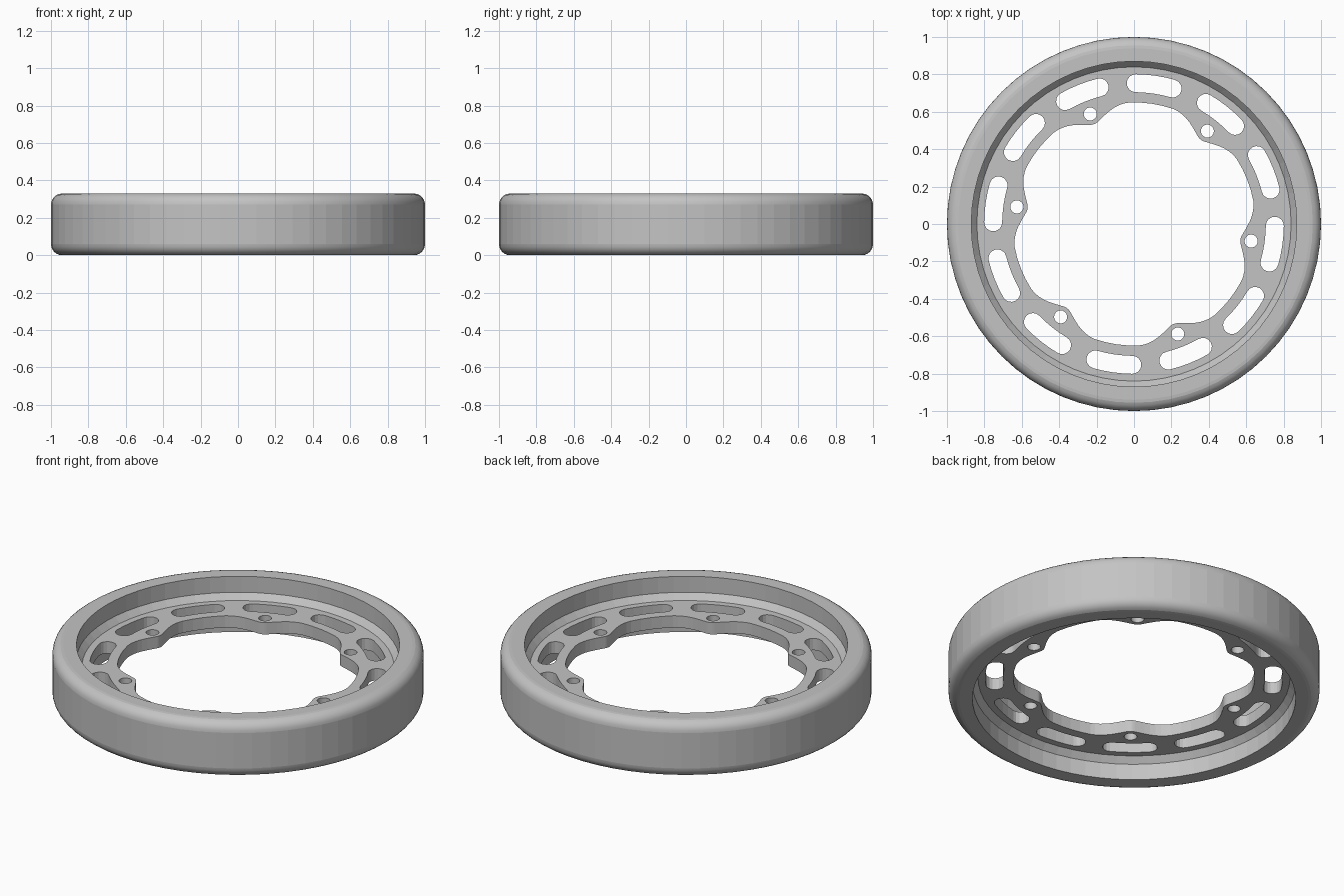
import bpy, bmesh
from math import sin, cos, pi, radians, hypot, atan2
from mathutils import Vector

cube = bpy.data.objects.get("Cube")
if cube:
    bpy.data.objects.remove(cube, do_unlink=True)

HEIGHT = 0.33
MID = HEIGHT / 2
SEGMENTS = 64
BOSS_START = radians(-8.3)      # direction of the first bolt boss

grey = bpy.data.materials.new("plain grey")
grey.use_nodes = True
colour = (0.55, 0.55, 0.55, 1)
grey.diffuse_color = colour
grey.node_tree.nodes["Principled BSDF"].inputs["Base Color"].default_value = colour


def arc(centre, radius, start, end, steps):
    """Points along a circular arc, both ends included."""
    return [Vector((centre[0] + radius * cos(start + (end - start) * i / steps),
                    centre[1] + radius * sin(start + (end - start) * i / steps)))
            for i in range(steps + 1)]


def circle(centre, radius, steps):
    return arc(centre, radius, 0, 2 * pi, steps)[:-1]


def turn(points, angle):
    return [Vector((p.x * cos(angle) - p.y * sin(angle),
                    p.x * sin(angle) + p.y * cos(angle))) for p in points]


# Tyre: half section mirrored about the middle height, then spun round z
def make_tyre():
    fillet = 0.06
    upper = [Vector((0.84, 0.20)), Vector((0.87, 0.235)), Vector((0.87, HEIGHT))]
    upper += arc((1 - fillet, HEIGHT - fillet), fillet, pi / 2, 0, 6)
    lower = [Vector((p.x, HEIGHT - p.y)) for p in reversed(upper)]
    section = upper + lower
    bm = bmesh.new()
    verts = [bm.verts.new((p.x, 0, p.y)) for p in section]
    edges = [bm.edges.new((v, verts[i - 1])) for i, v in enumerate(verts)]
    bmesh.ops.spin(bm, geom=verts + edges, cent=(0, 0, 0), axis=(0, 0, 1),
                   angle=2 * pi, steps=SEGMENTS, use_merge=True)
    bmesh.ops.remove_doubles(bm, verts=bm.verts, dist=0.0001)
    bmesh.ops.recalc_face_normals(bm, faces=bm.faces)
    # Only the rounded shoulders are smooth, the walls stay faceted
    for face in bm.faces:
        face.smooth = 0.1 < abs(face.normal.z) < 0.99 and face.calc_center_median().xy.length > 0.9
    mesh = bpy.data.meshes.new("tyre")
    bm.to_mesh(mesh)
    bm.free()
    mesh.materials.append(grey)
    bpy.context.collection.objects.link(bpy.data.objects.new("tyre", mesh))


# One sixth of the inner outline: a bolt boss with filleted flanks, then plain arc
def boss_outline(inner=0.65, centre=0.635, radius=0.06):
    tilt = radians(21.7)
    nose = arc((centre, 0), radius, pi + tilt, pi - tilt, 6)
    corner = Vector((cos(radians(13.6)), sin(radians(13.6)))) * inner
    tangent = nose[-1]
    start = corner.lerp(tangent, 0.6)
    end_angle = radians(19.5)
    end = Vector((cos(end_angle), sin(end_angle))) * inner
    flank = [start.lerp(corner, t / 5).lerp(corner.lerp(end, t / 5), t / 5) for t in range(6)]
    mirrored = [Vector((p.x, -p.y)) for p in reversed(flank)]
    plain = arc((0, 0), inner, end_angle, pi / 3 - end_angle, 4)[1:-1]
    return mirrored + nose + flank + plain


# Curved slot with round ends
def slot_outline(radius=0.753, half_width=0.048):
    half = radians(7.6)
    tip = (radius * cos(half), radius * sin(half))
    outer = arc((0, 0), radius + half_width, -half, half, 4)
    cap = arc(tip, half_width, half, half + pi, 8)[1:-1]
    inner = arc((0, 0), radius - half_width, half, -half, 4)
    foot = arc((tip[0], -tip[1]), half_width, pi - half, 2 * pi - half, 8)[1:-1]
    return outer + cap + inner + foot


# Disc: flat filled outline with cut-outs, extruded to its thickness
def make_disc():
    inner = []
    outlines = [circle((0, 0), 0.843, SEGMENTS)]
    for i in range(6):
        angle = BOSS_START + i * pi / 3
        inner += turn(boss_outline(), angle)
        outlines.append(turn(circle((0.633, 0), 0.035, 20), angle))
    outlines.append(inner)
    for i in range(12):
        outlines.append(turn(slot_outline(), BOSS_START + i * pi / 6))

    curve = bpy.data.curves.new("disc", "CURVE")
    curve.dimensions = "2D"
    curve.fill_mode = "BOTH"
    curve.extrude = 0.035
    for points in outlines:
        spline = curve.splines.new("POLY")
        spline.points.add(len(points) - 1)
        for target, p in zip(spline.points, points):
            target.co = (p.x, p.y, 0, 1)
        spline.use_cyclic_u = True
    curve.materials.append(grey)
    disc = bpy.data.objects.new("slotted_disc", curve)
    disc.location.z = MID
    bpy.context.collection.objects.link(disc)
    bpy.ops.object.select_all(action="DESELECT")
    disc.select_set(True)
    bpy.context.view_layer.objects.active = disc
    bpy.ops.object.convert(target="MESH")
    # Weld the caps to the walls and keep the faces flat
    mesh = bpy.context.object.data
    bm = bmesh.new()
    bm.from_mesh(mesh)
    bmesh.ops.remove_doubles(bm, verts=bm.verts, dist=0.0001)
    bmesh.ops.recalc_face_normals(bm, faces=bm.faces)
    for face in bm.faces:
        face.smooth = False
    bm.to_mesh(mesh)
    bm.free()


make_tyre()
make_disc()
